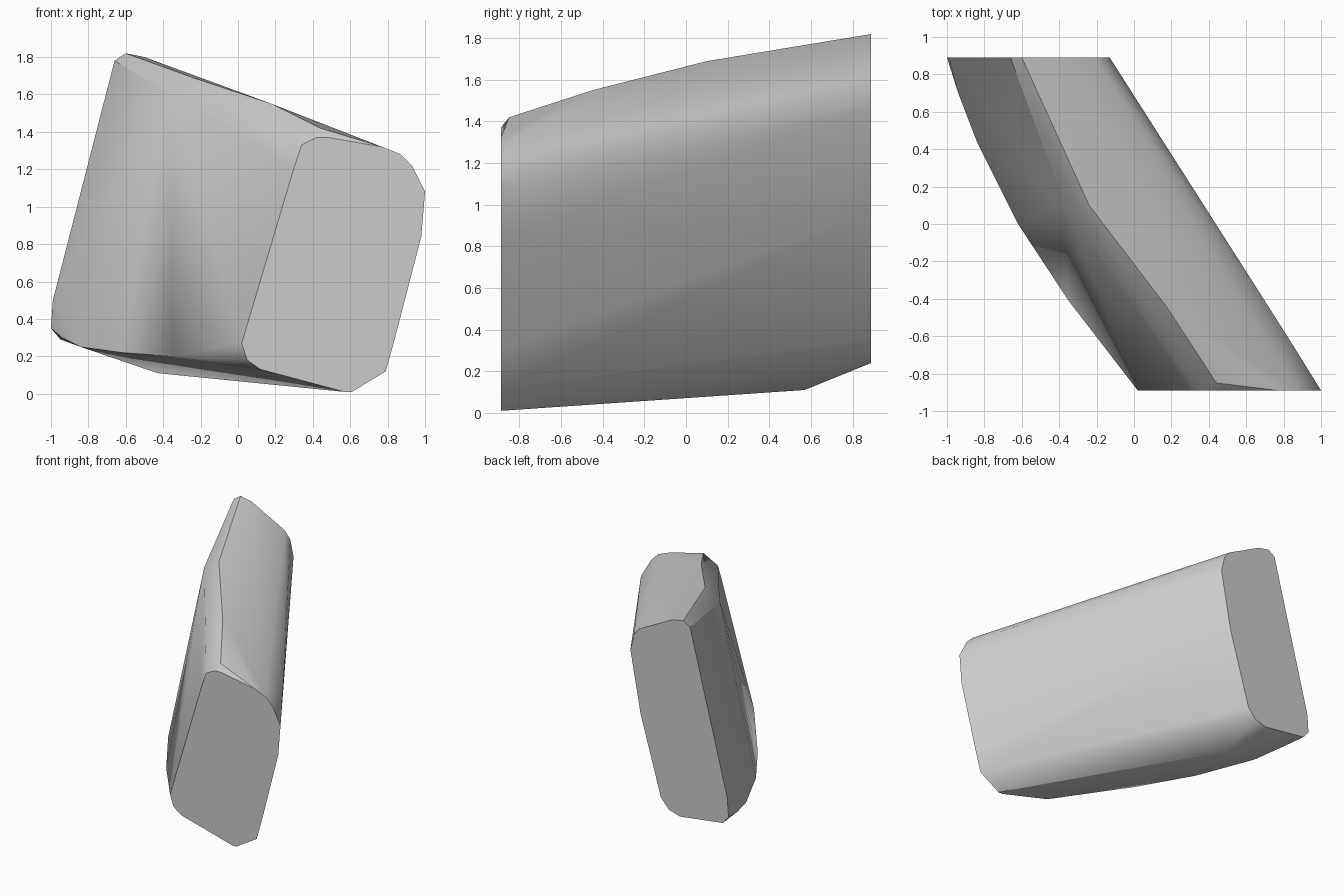
import bpy, bmesh, math

cube = bpy.data.objects.get("Cube")
if cube:
    bpy.data.objects.remove(cube, do_unlink=True)

HALF = 0.89

# End outlines as (x, z)
front_end = [(0.02, 0.27), (0.05, 0.18), (0.12, 0.13), (0.57, 0.01), (0.61, 0.01),
             (0.79, 0.12), (0.84, 0.30), (0.98, 0.84), (1.0, 1.08), (0.93, 1.22),
             (0.87, 1.28), (0.77, 1.32), (0.48, 1.37), (0.42, 1.37), (0.34, 1.33),
             (0.30, 1.21)]
back_end = [(-1.0, 0.35), (-0.99, 0.5), (-0.79, 1.27), (-0.66, 1.78), (-0.60, 1.82),
            (-0.5, 1.8), (-0.21, 1.65), (-0.16, 1.59), (-0.13, 1.46), (-0.22, 0.97),
            (-0.40, 0.35), (-0.47, 0.27), (-0.57, 0.24), (-0.95, 0.29)]

# Corners of the bulging side, top ridge and underside between the ends
lower_side = [(-0.94, 0.70, 0.30), (-0.84, 0.44, 0.25), (-0.62, 0.0, 0.22), (-0.35, -0.41, 0.20)]
top_ridge = [(-0.37, 0.10, 1.61), (-0.24, 0.10, 1.69), (0.18, -0.45, 1.55), (0.44, -0.85, 1.42)]
others = [(-0.43, 0.57, 0.11), (0.82, -0.60, 1.23)]

points = [(x, -HALF, z) for x, z in front_end]
points += [(x, HALF, z) for x, z in back_end]
points += lower_side + top_ridge + others

# Wrap the corners in one convex skin
bm = bmesh.new()
for p in points:
    bm.verts.new(p)
result = bmesh.ops.convex_hull(bm, input=bm.verts[:])
loose = [v for v in bm.verts if not v.link_faces]
bmesh.ops.delete(bm, geom=loose, context='VERTS')
bmesh.ops.dissolve_limit(bm, angle_limit=math.radians(0.5),
                         verts=bm.verts[:], edges=bm.edges[:])
bmesh.ops.recalc_face_normals(bm, faces=bm.faces[:])
mesh = bpy.data.meshes.new("slanted_block")
bm.to_mesh(mesh)
bm.free()

block = bpy.data.objects.new("slanted_block", mesh)
bpy.context.collection.objects.link(block)

# Plain grey stone
grey = bpy.data.materials.new("light_grey")
grey.use_nodes = True
colour = (0.6, 0.6, 0.6, 1)
grey.diffuse_color = colour
grey.node_tree.nodes["Principled BSDF"].inputs["Base Color"].default_value = colour
mesh.materials.append(grey)

# Smooth sides, sharp ends
bpy.ops.object.select_all(action='DESELECT')
block.select_set(True)
bpy.context.view_layer.objects.active = block
bpy.ops.object.shade_smooth_by_angle(angle=math.radians(35))
